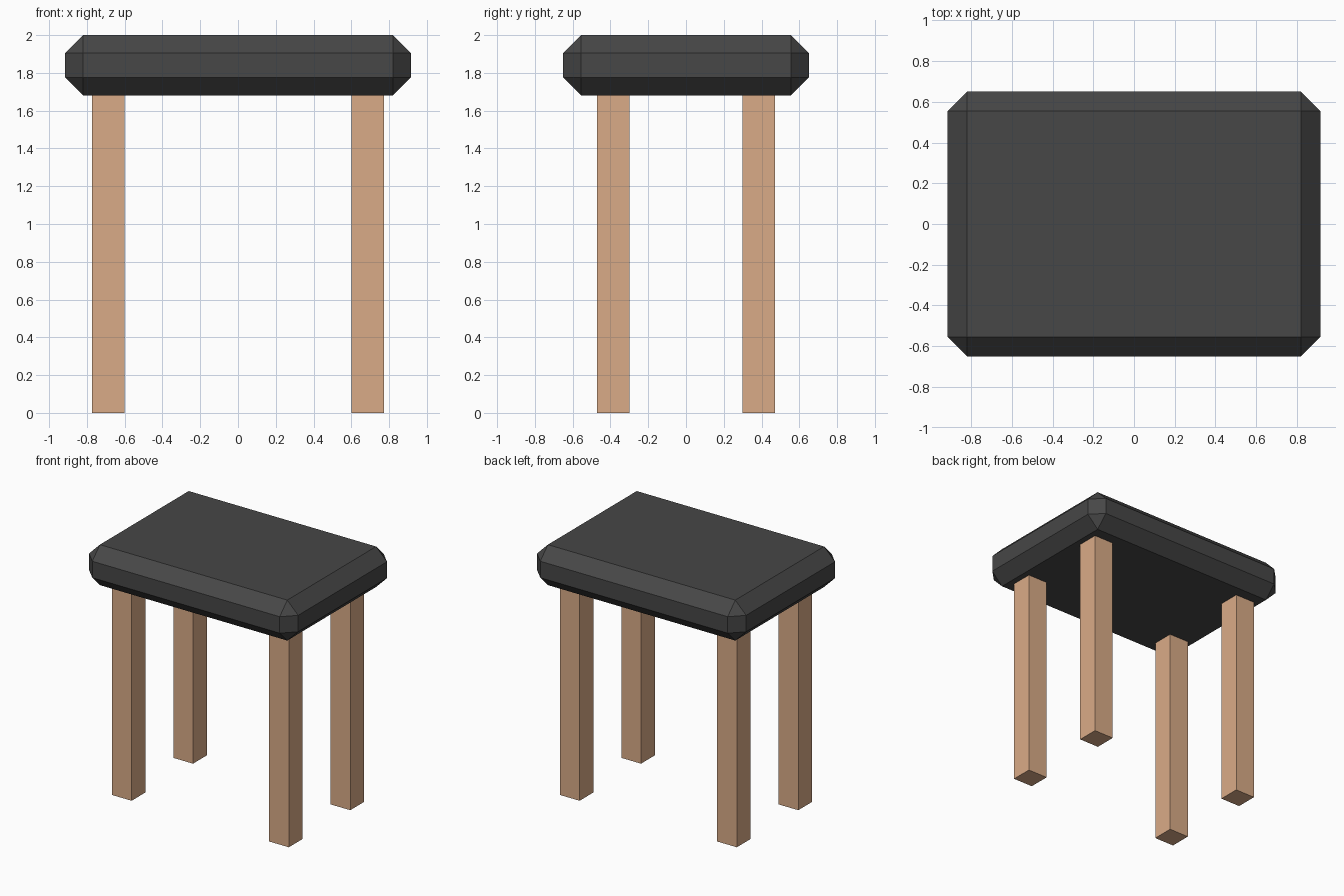
import bpy, bmesh

if "Cube" in bpy.data.objects:
    bpy.data.objects.remove(bpy.data.objects["Cube"])


def material(name, rgb):
    m = bpy.data.materials.new(name)
    m.diffuse_color = (*rgb, 1.0)
    m.use_nodes = True
    m.node_tree.nodes["Principled BSDF"].inputs["Base Color"].default_value = m.diffuse_color
    return m


def box(name, lo, hi, mat, chamfer=0.0):
    """Axis-aligned box, optionally with every edge chamfered flat."""
    bm = bmesh.new()
    bmesh.ops.create_cube(bm, size=1.0)
    for v in bm.verts:
        for i in range(3):
            v.co[i] = lo[i] if v.co[i] < 0 else hi[i]
    if chamfer:
        bmesh.ops.bevel(bm, geom=bm.edges[:], offset=chamfer,
                        offset_type='OFFSET', segments=1, affect='EDGES')
    bmesh.ops.recalc_face_normals(bm, faces=bm.faces[:])
    me = bpy.data.meshes.new(name)
    bm.to_mesh(me)
    bm.free()
    me.materials.append(mat)
    ob = bpy.data.objects.new(name, me)
    bpy.context.collection.objects.link(ob)
    return ob


charcoal = material("charcoal cushion", (0.063, 0.063, 0.063))
wood = material("light wood", (0.70, 0.41, 0.245))

# Cushioned seat with chamfered edges
SEAT_BOTTOM = 1.68
box("seat", (-0.915, -0.65, SEAT_BOTTOM), (0.915, 0.65, 2.0), charcoal, 0.095)

# Four square legs
LEG_X, LEG_Y, HALF = 0.688, 0.384, 0.086
for y_name, sy in (("front", -1), ("back", 1)):
    for x_name, sx in (("left", -1), ("right", 1)):
        x, y = sx * LEG_X, sy * LEG_Y
        box(f"{y_name}_{x_name}_leg", (x - HALF, y - HALF, 0),
            (x + HALF, y + HALF, SEAT_BOTTOM), wood)
